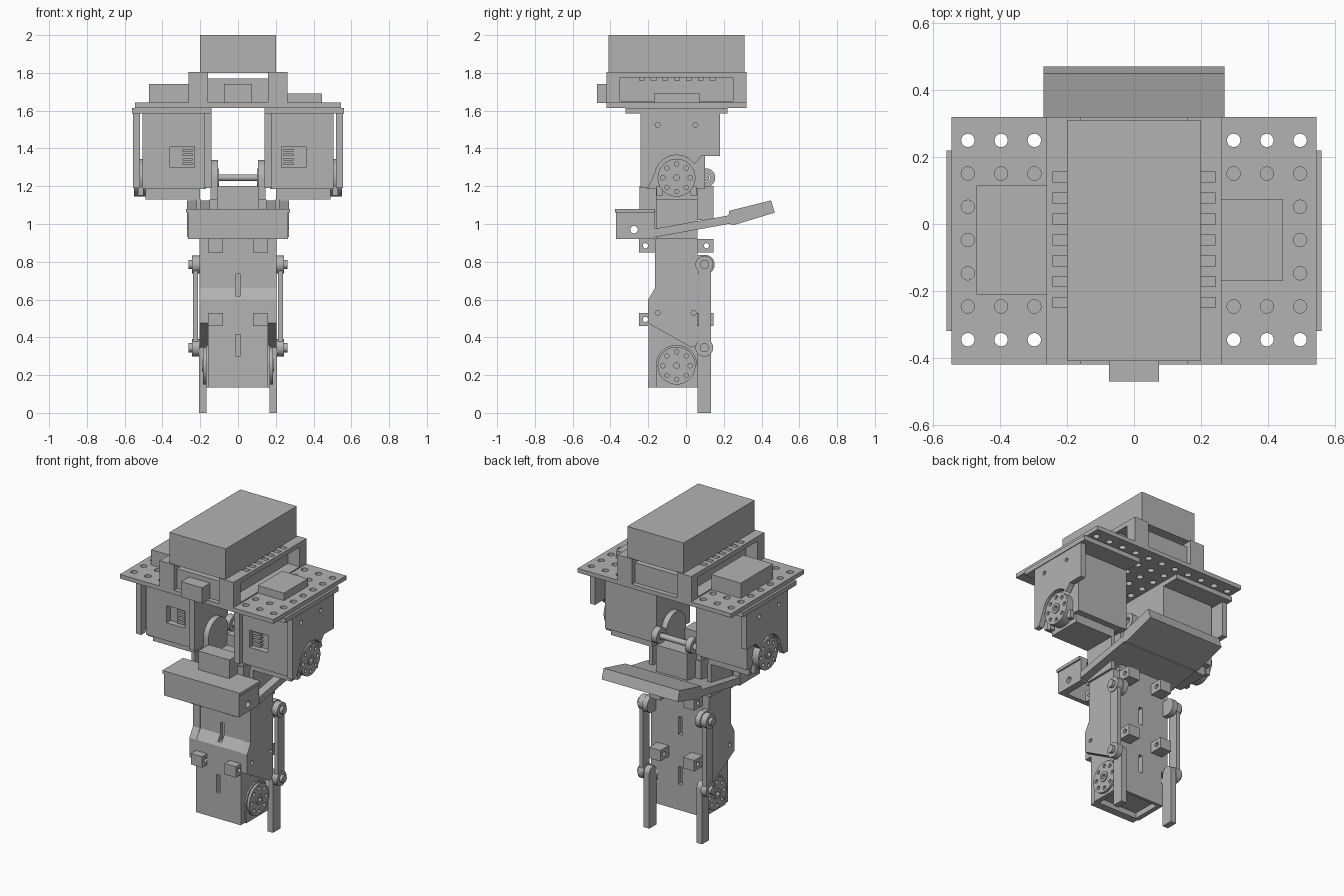
import bpy, bmesh, math
from mathutils import Matrix, Vector

cube = bpy.data.objects.get("Cube")
if cube:
    bpy.data.objects.remove(cube, do_unlink=True)

grey = bpy.data.materials.new("machined grey")
grey.use_nodes = True
grey.diffuse_color = (0.45, 0.45, 0.45, 1)
grey.node_tree.nodes["Principled BSDF"].inputs["Base Color"].default_value = grey.diffuse_color


def finish(name, bm):
    bmesh.ops.recalc_face_normals(bm, faces=bm.faces)
    mesh = bpy.data.meshes.new(name)
    bm.to_mesh(mesh)
    bm.free()
    mesh.materials.append(grey)
    obj = bpy.data.objects.new(name, mesh)
    bpy.context.collection.objects.link(obj)
    return obj


def add_box(bm, x, y, z):
    mid = Vector([(a + b) / 2 for a, b in (x, y, z)])
    size = [b - a for a, b in (x, y, z)]
    bmesh.ops.create_cube(bm, size=1, matrix=Matrix.Translation(mid) @ Matrix.Diagonal((*size, 1)))


def add_cyl(bm, axis, centre, r, depth, sides=24):
    turn = {"X": Matrix.Rotation(math.pi / 2, 4, "Y"), "Z": Matrix()}[axis]
    bmesh.ops.create_cone(bm, cap_ends=True, segments=sides, radius1=r, radius2=r,
                          depth=depth, matrix=Matrix.Translation(centre) @ turn)


def box(name, x, y, z):
    bm = bmesh.new()
    add_box(bm, x, y, z)
    return finish(name, bm)


def cyl(name, x, y, z, r, sides=32):
    bm = bmesh.new()
    add_cyl(bm, "X", ((x[0] + x[1]) / 2, y, z), r, abs(x[1] - x[0]), sides)
    obj = finish(name, bm)
    for p in obj.data.polygons:
        p.use_smooth = len(p.vertices) == 4
    return obj


def profile(name, x, points):
    """Extrude a (y, z) outline between two x positions."""
    bm = bmesh.new()
    face = bm.faces.new([bm.verts.new((x[0], y, z)) for y, z in points])
    new = bmesh.ops.extrude_face_region(bm, geom=[face])["geom"]
    bmesh.ops.translate(bm, vec=(x[1] - x[0], 0, 0),
                        verts=[v for v in new if isinstance(v, bmesh.types.BMVert)])
    return finish(name, bm)


def arc(y, z, r, start, end, n=16):
    angles = [math.radians(start + (end - start) * i / n) for i in range(n + 1)]
    return [(y + r * math.cos(a), z + r * math.sin(a)) for a in angles]


def cut(obj, fill):
    """Cut holes made by fill(bm) and keep the result."""
    bm = bmesh.new()
    fill(bm)
    cutter = finish("hole_cutter", bm)
    cutter.hide_render = True
    mod = obj.modifiers.new("holes", "BOOLEAN")
    mod.operation, mod.solver, mod.object = "DIFFERENCE", "EXACT", cutter
    deps = bpy.context.evaluated_depsgraph_get()
    mesh = bpy.data.meshes.new_from_object(obj.evaluated_get(deps))
    obj.modifiers.clear()
    obj.data = mesh
    bpy.data.objects.remove(cutter, do_unlink=True)


def span(s, a, b):
    return tuple(sorted((s * a, s * b)))


def horn(name, s, x0, x1, y, z):
    """Servo disc with a ring of holes and a hub."""
    disc = cyl(name, span(s, x0, x1), y, z, 0.1, 40)

    def ring(bm):
        for i in range(8):
            a = i * math.pi / 4
            add_cyl(bm, "X", (s * x1, y + 0.073 * math.cos(a), z + 0.073 * math.sin(a)), 0.012, 0.03, 12)
        add_cyl(bm, "X", (s * x1, y, z), 0.015, 0.03, 12)
    cut(disc, ring)
    hub = cyl(name + "_hub", span(s, x1 - 0.01, x1 + 0.006), y, z, 0.032)
    cut(hub, lambda bm: add_cyl(bm, "X", (s * x1, y, z), 0.016, 0.05, 16))


# Top deck: battery, electronics, perforated plate
box("battery", (-0.2, 0.2), (-0.41, 0.31), (1.8, 2.0))
box("controller", (-0.16, 0.16), (-0.39, 0.29), (1.64, 1.77))
box("front_module", (-0.075, 0.075), (-0.47, -0.38), (1.64, 1.74))
box("large_side_module", (-0.47, -0.26), (-0.21, 0.115), (1.64, 1.74))
box("small_side_module", (0.26, 0.445), (-0.17, 0.075), (1.64, 1.69))
plate = box("deck_plate", (-0.545, 0.545), (-0.42, 0.32), (1.615, 1.642))


def deck_holes(bm):
    for i in range(-5, 6):
        for j in range(7):
            add_cyl(bm, "Z", (i * 0.0993, 0.25 - j * 0.0993, 1.63), 0.02, 0.2, 20)


cut(plate, deck_holes)

for s, side in ((1, "left"), (-1, "right")):
    # Battery rails with side window and cable slots
    rail = box(side + "_rail", span(s, 0.16, 0.262), (-0.42, 0.32), (1.64, 1.805))

    def rail_holes(bm):
        add_box(bm, span(s, 0.18, 0.3), (-0.35, 0.25), (1.65, 1.775))
        for i in range(7):
            y = 0.14 - i * 0.0625
            add_box(bm, span(s, 0.19, 0.243), (y - 0.015, y + 0.015), (1.76, 1.83))
    cut(rail, rail_holes)

    # Hip bracket
    box(side + "_hip_top", span(s, 0.14, 0.56), (-0.32, 0.22), (1.585, 1.615))
    cheek = [(-0.24, 1.6), (-0.24, 1.19), (-0.2, 1.19)] + arc(-0.05, 1.25, 0.115, 170, 35)
    outer = profile(side + "_hip_outer_plate", span(s, 0.52, 0.555),
                    cheek + [(0.08, 1.36), (0.18, 1.36), (0.18, 1.6)])

    def screw_holes(bm):
        for y in (-0.15, 0.05):
            add_cyl(bm, "X", (s * 0.54, y, 1.525), 0.013, 0.1, 12)
    cut(outer, screw_holes)
    box(side + "_hip_inner_plate", span(s, 0.14, 0.18), (-0.24, 0.1), (1.19, 1.6))

    # Hip servo with connector window
    servo = box(side + "_hip_servo", span(s, 0.17, 0.505), (-0.21, 0.1), (1.185, 1.59))
    cut(servo, lambda bm: add_box(bm, span(s, 0.23, 0.36), (-0.3, -0.17), (1.3, 1.41)))
    for i in range(4):
        box(side + "_connector_pin", span(s, 0.24, 0.295), (-0.2, -0.16),
            (1.312 + i * 0.024, 1.326 + i * 0.024))
    box(side + "_hip_servo_base", span(s, 0.2, 0.49), (-0.16, 0.06), (1.13, 1.19))
    for y in (-0.14, 0.04):
        box(side + "_hip_base_screw", span(s, 0.5, 0.53), (y - 0.015, y + 0.015), (1.15, 1.2))
    horn(side + "_hip_horn", s, 0.49, 0.55, -0.05, 1.245)

    # Central pivot arms and rod lugs
    profile(side + "_pivot_arm", span(s, 0.105, 0.145),
            arc(-0.05, 1.24, 0.1, 0, 180) + [(-0.15, 1.0), (0.05, 1.0)])
    lug = cyl(side + "_rod_lug", span(s, 0.1, 0.14), 0.105, 1.245, 0.05)
    cut(lug, lambda bm: add_cyl(bm, "X", (s * 0.12, 0.105, 1.245), 0.022, 0.2, 16))
    box(side + "_pivot_side_plate", span(s, 0.195, 0.22), (-0.16, 0.06), (0.92, 1.13))

    # Front channel ears
    ear = box(side + "_channel_ear", span(s, 0.22, 0.265), (-0.37, -0.165), (0.92, 1.07))
    cut(ear, lambda bm: add_cyl(bm, "X", (s * 0.24, -0.275, 0.97), 0.02, 0.2, 16))

    # Leg side covers
    cover = profile(side + "_leg_cover", span(s, 0.155, 0.205),
                    [(0.06, 0.92), (-0.165, 0.92), (-0.165, 0.66), (-0.2, 0.6), (-0.2, 0.475),
                     (0.03, 0.345), (0.06, 0.36)])

    def cover_holes(bm):
        for y in (-0.15, 0.04):
            add_cyl(bm, "X", (s * 0.205, y, 0.53), 0.013, 0.03, 12)
    cut(cover, cover_holes)
    profile(side + "_ankle_arch", span(s, 0.15, 0.17),
            arc(-0.05, 0.25, 0.11, 0, 180) + [(-0.16, 0.135), (0.06, 0.135)])
    horn(side + "_ankle_horn", s, 0.155, 0.185, -0.05, 0.25)

    # Mounting blocks on front and back of the leg
    for z in (0.46, 0.85):
        for y in ((-0.25, -0.15), (0.05, 0.145)):
            block = box(side + "_leg_block", span(s, 0.08, 0.16), y, (z, z + 0.07))
            hy = -0.215 if y[0] < 0 else 0.108
            cut(block, lambda bm: add_cyl(bm, "X", (s * 0.12, hy, z + 0.035), 0.014, 0.2, 12))

    # Linkage rod, pivots and foot strip
    box(side + "_link_rod", span(s, 0.212, 0.238), (0.065, 0.133), (0.35, 0.78))
    for z in (0.345, 0.785):
        cyl(side + "_link_end", span(s, 0.205, 0.243), 0.097, z, 0.047)
        cyl(side + "_link_pin", span(s, 0.17, 0.262), 0.097, z, 0.024)
    cyl(side + "_crank", span(s, 0.17, 0.205), 0.1, 0.785, 0.052)
    box(side + "_crank_web", span(s, 0.17, 0.205), (0.03, 0.1), (0.735, 0.835))
    profile(side + "_foot_strip", span(s, 0.168, 0.207),
            [(0.06, 0), (0.133, 0)] + arc(0.0965, 0.35, 0.0365, 0, 180))

# Central pivot body
cyl("pivot_rod", (-0.11, 0.11), 0.105, 1.245, 0.018)
box("pivot_servo", (-0.15, 0.15), (-0.16, 0.06), (0.93, 1.13))
box("pivot_front_box", (-0.11, 0.11), (-0.245, -0.14), (1.07, 1.2))
box("pivot_back_box", (-0.11, 0.11), (0.04, 0.145), (1.02, 1.2))

# Front channel
box("channel_top", (-0.275, 0.275), (-0.375, -0.165), (1.06, 1.08))
box("channel_front", (-0.265, 0.265), (-0.37, -0.34), (0.92, 1.07))
box("channel_back", (-0.2, 0.2), (-0.19, -0.16), (0.92, 1.07))

# Tilted plate reaching out at the back
tilted = profile("tilted_plate", (-0.27, 0.27),
                 [(-0.165, 0.93), (-0.165, 0.975), (0.225, 1.045), (0.23, 1.07), (0.45, 1.125),
                  (0.47, 1.06), (0.255, 0.995), (0.225, 1.0)])

# Leg core with slots
leg = profile("leg_body", (-0.16, 0.16),
              [(0.06, 0.95), (-0.16, 0.95), (-0.16, 0.66), (-0.198, 0.6), (-0.2, 0.135), (0.06, 0.135)])


def leg_slots(bm):
    for z in (0.3, 0.62):
        for y in ((-0.3, -0.14), (0.03, 0.2)):
            add_box(bm, (-0.013, 0.013), y, (z, z + 0.115))
    add_box(bm, (-0.14, 0.14), (-0.15, 0.04), (0.1, 0.17))


cut(leg, leg_slots)
